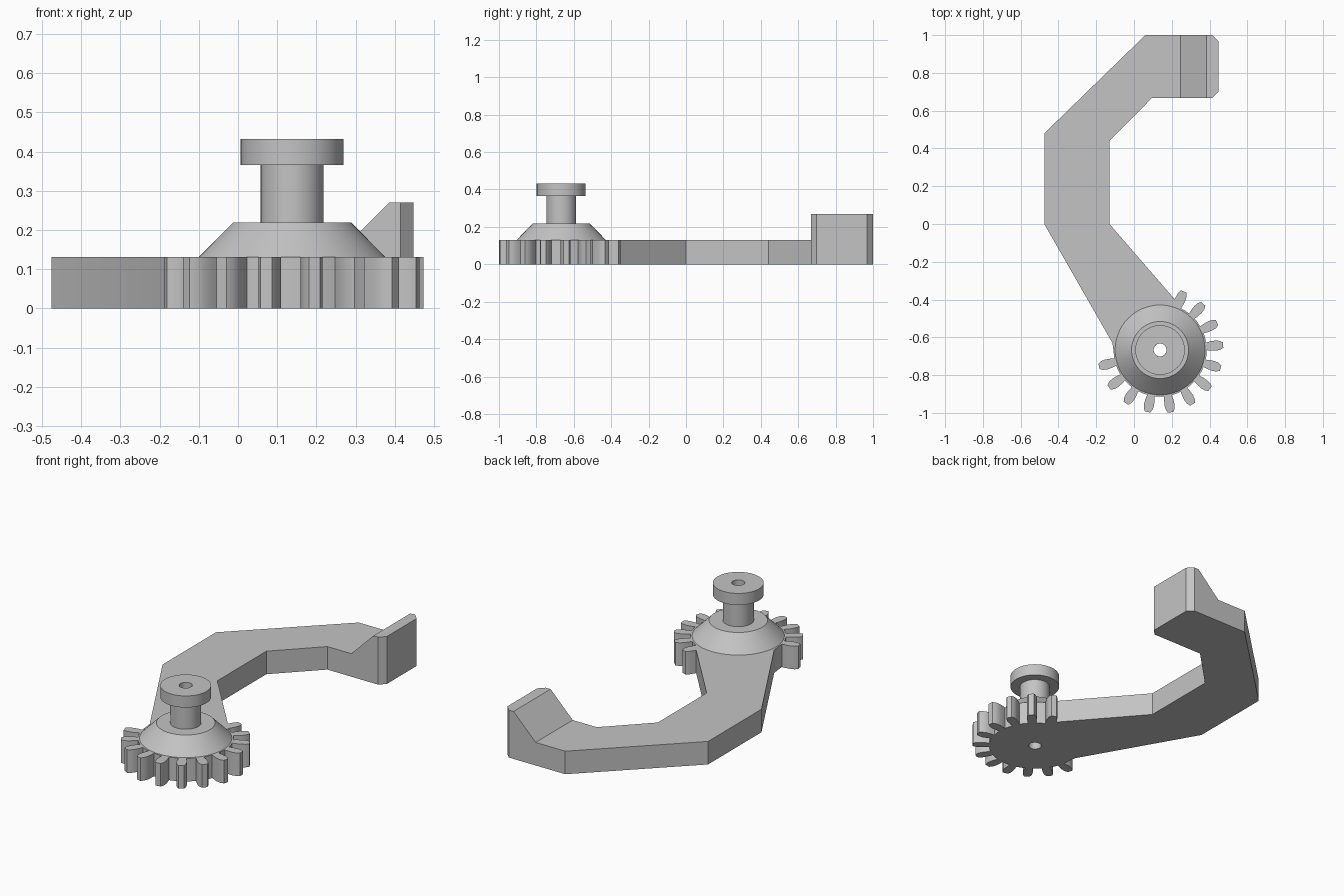
import bpy, bmesh
from math import cos, sin, radians, pi

cube = bpy.data.objects.get("Cube")
if cube:
    bpy.data.objects.remove(cube, do_unlink=True)

grey = bpy.data.materials.new("plain grey")
grey.use_nodes = True
grey.diffuse_color = (0.55, 0.55, 0.55, 1)
grey.node_tree.nodes["Principled BSDF"].inputs["Base Color"].default_value = grey.diffuse_color

CX, CY = 0.138, -0.667      # gear axis
THICK = 0.131               # plate thickness
BORE = 0.034
HOOK_TOP, TIP_X, CHAMFER = 0.27, 0.447, 0.032
TEETH = 17
PITCH = 360 / TEETH


def finish(name, bm, smooth=False):
    bmesh.ops.recalc_face_normals(bm, faces=bm.faces)
    mesh = bpy.data.meshes.new(name)
    bm.to_mesh(mesh)
    bm.free()
    mesh.materials.append(grey)
    ob = bpy.data.objects.new(name, mesh)
    bpy.context.collection.objects.link(ob)
    if smooth:
        bpy.ops.object.select_all(action='DESELECT')
        ob.select_set(True)
        bpy.context.view_layer.objects.active = ob
        bpy.ops.object.shade_smooth_by_angle(angle=radians(25))
    return ob


def polar(radius, degrees):
    a = radians(degrees)
    return (CX + radius * cos(a), CY + radius * sin(a))


def loop(bm, points):
    verts = [bm.verts.new((x, y, 0)) for x, y in points]
    return [bm.edges.new((v, verts[i - 1])) for i, v in enumerate(verts)]


# Curved arm outline, from the gear's right junction round to its left one
arm = [(0.214, -0.397), (-0.13, 0), (-0.13, 0.44), (0.095, 0.667),
       (TIP_X - CHAMFER, 0.667), (TIP_X, 0.667 + CHAMFER), (TIP_X, 1 - CHAMFER),
       (TIP_X - CHAMFER, 1), (0.06, 1), (-0.475, 0.48), (-0.475, 0), (-0.114, -0.63)]

# Gear teeth: (half angle, radius) from root to tip
flank = [(4.7, 0.247), (5.2, 0.27), (5.2, 0.295), (4.3, 0.318), (2.5, 0.335)]
outline = arm + [polar(0.247, 180)]
for k in range(-8, 4):
    mid = 4.5 + k * PITCH
    outline += [polar(r, mid - h) for h, r in flank]
    # the last tooth runs into the arm
    outline += [polar(r, mid + h) for h, r in reversed(flank) if k < 3 or r > 0.285]
    if k < 3:
        outline.append(polar(0.247, mid + PITCH / 2))

# Arm and gear as one plate with a bore
bm = bmesh.new()
edges = loop(bm, outline) + loop(bm, [polar(BORE, 360 * i / 32) for i in range(32)])
bmesh.ops.triangle_fill(bm, use_beauty=True, edges=edges)
geom = bmesh.ops.extrude_face_region(bm, geom=bm.faces[:], use_keep_orig=True)["geom"]
bmesh.ops.translate(bm, vec=(0, 0, THICK),
                    verts=[g for g in geom if isinstance(g, bmesh.types.BMVert)])
finish("gear_arm", bm, smooth=True)

# Cone, stem and cap turned round the bore
profile = [(0.238, THICK), (0.151, 0.219), (0.08, 0.219), (0.08, 0.366),
           (0.131, 0.366), (0.131, 0.432), (BORE, 0.432), (BORE, THICK)]
bm = bmesh.new()
verts = [bm.verts.new((CX + r, CY, z)) for r, z in profile]
path = [bm.edges.new(pair) for pair in zip(verts, verts[1:])]
bmesh.ops.spin(bm, geom=verts + path, cent=(CX, CY, 0), axis=(0, 0, 1),
               angle=2 * pi, steps=64, use_merge=True)
bmesh.ops.remove_doubles(bm, verts=bm.verts, dist=0.0001)
finish("spindle", bm, smooth=True)

# Ramped hook on the end of the arm, with chamfered outer corners
bm = bmesh.new()
ramp = [(0.246, THICK), (0.385, HOOK_TOP), (TIP_X, HOOK_TOP), (TIP_X, THICK)]
side = bm.faces.new([bm.verts.new((x, 0.667, z)) for x, z in ramp])
geom = bmesh.ops.extrude_face_region(bm, geom=[side], use_keep_orig=True)["geom"]
bmesh.ops.translate(bm, vec=(0, 0.333, 0),
                    verts=[g for g in geom if isinstance(g, bmesh.types.BMVert)])
corners = [e for e in bm.edges
           if all(v.co.x > TIP_X - 0.001 for v in e.verts)
           and abs(e.verts[0].co.z - e.verts[1].co.z) > 0.1]
bmesh.ops.bevel(bm, geom=corners, offset=CHAMFER, segments=1, affect='EDGES')
finish("hook", bm)
